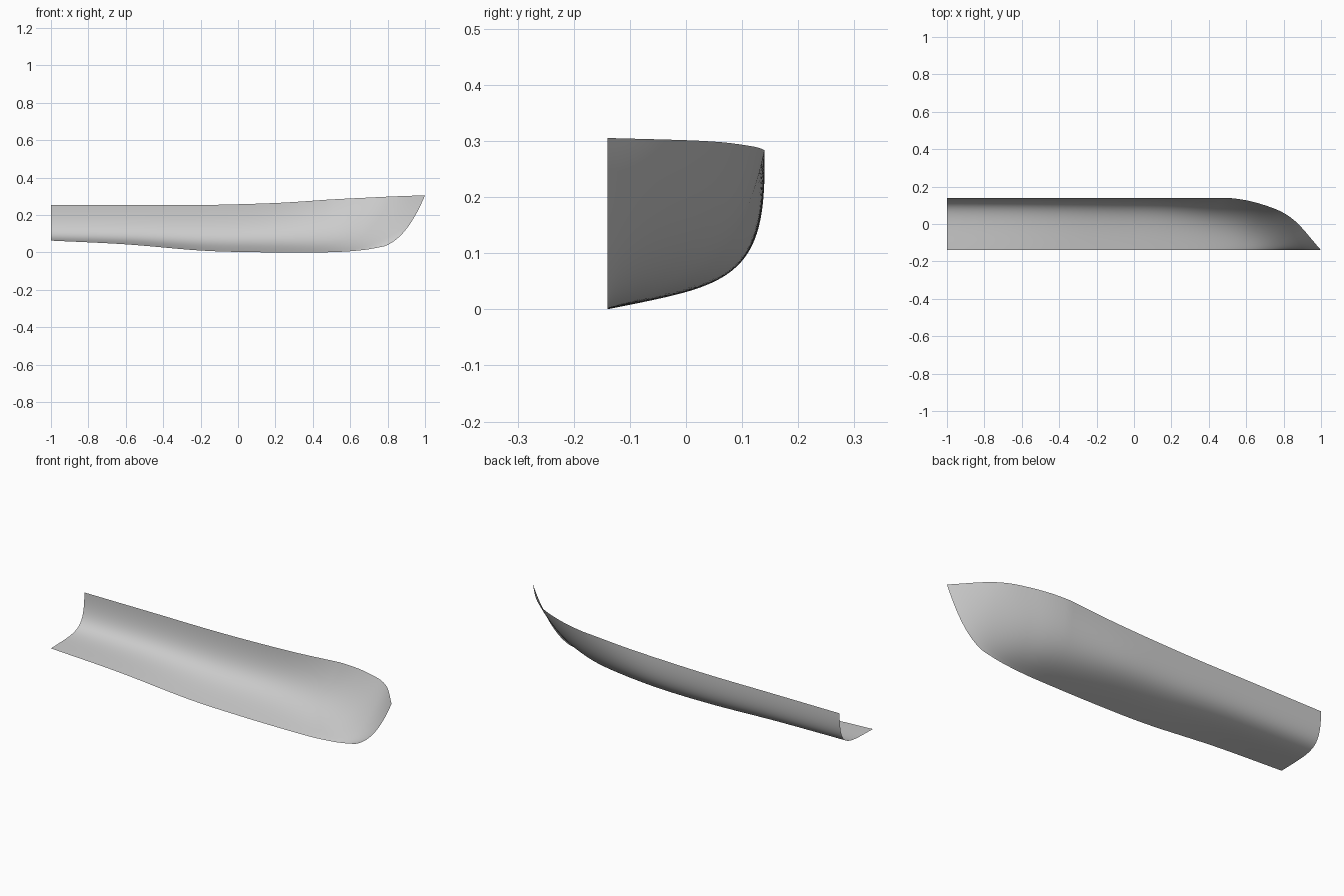
import bpy
from mathutils import Vector

cube = bpy.data.objects.get("Cube")
if cube:
    bpy.data.objects.remove(cube, do_unlink=True)

CENTRE = -0.14   # y of the open centreline edge
BEAM = 0.14      # y of the straight side
LENGTH_STEPS = 12
SECTION_STEPS = 40

# Long guide lines of the hull, running from the stern to the stem
keel = [(-1, CENTRE, .063), (-.6, CENTRE, .043), (-.2, CENTRE, .01), (.1, CENTRE, .001),
        (.4, CENTRE, 0), (.55, CENTRE, .003), (.68, CENTRE, .014), (.78, CENTRE, .032)]
floor = [(-1, .07, .07), (-.6, .07, .06), (-.2, .07, .04), (.13, .05, .035),
         (.43, -.02, .03), (.6, -.08, .03), (.74, -.12, .04), (.86, CENTRE, .06)]
bilge = [(-1, BEAM, .05), (-.6, BEAM, .05), (-.2, BEAM, .05), (.16, .135, .05),
         (.47, .09, .05), (.65, .02, .06), (.8, -.07, .09), (.93, CENTRE, .14)]
sheer = [(-1, BEAM, .253), (-.6, BEAM, .253), (-.2, BEAM, .253), (.2, BEAM, .264),
         (.5, BEAM, .283), (.7, .1, .293), (.85, .025, .3), (1, CENTRE, .305)]


def smooth_line(points):
    """Sample a smooth curve passing through every guide point."""
    pts = [Vector(p) for p in points]
    pts = [2 * pts[0] - pts[1]] + pts + [2 * pts[-1] - pts[-2]]
    line = []
    for a, b, c, d in zip(pts, pts[1:], pts[2:], pts[3:]):
        for step in range(LENGTH_STEPS):
            t = step / LENGTH_STEPS
            line.append(b + (c - a) * t / 2
                        + (a - 2.5 * b + 2 * c - d / 2) * t ** 2
                        + (3 * b - a - 3 * c + d) * t ** 3 / 2)
    line.append(pts[-2])
    for p in line:
        p.y = min(p.y, BEAM)
    return line


def section(a, b, c, d):
    """Curve one cross-section from the keel up to the sheer."""
    row = []
    for step in range(SECTION_STEPS + 1):
        t = step / SECTION_STEPS
        s = 1 - t
        row.append(a * s ** 3 + b * 3 * s * s * t + c * 3 * s * t * t + d * t ** 3)
    return row


# Half hull skin
guides = [smooth_line(g) for g in (keel, floor, bilge, sheer)]
rows = [section(*station) for station in zip(*guides)]
verts = [v for row in rows for v in row]
lowest = min(v.z for v in verts)
for v in verts:
    v.z -= lowest
width = SECTION_STEPS + 1
faces = []
for i in range(len(rows) - 1):
    for j in range(SECTION_STEPS):
        k = i * width + j
        faces.append((k, k + width, k + width + 1, k + 1))

mesh = bpy.data.meshes.new("half_hull")
mesh.from_pydata(verts, [], faces)
mesh.update()
mesh.shade_smooth()
half_hull = bpy.data.objects.new("half_hull", mesh)
bpy.context.scene.collection.objects.link(half_hull)

# Plain grey finish
grey = bpy.data.materials.new("light_grey")
grey.use_nodes = True
colour = (.6, .6, .6, 1)
grey.diffuse_color = colour
grey.node_tree.nodes["Principled BSDF"].inputs["Base Color"].default_value = colour
mesh.materials.append(grey)
